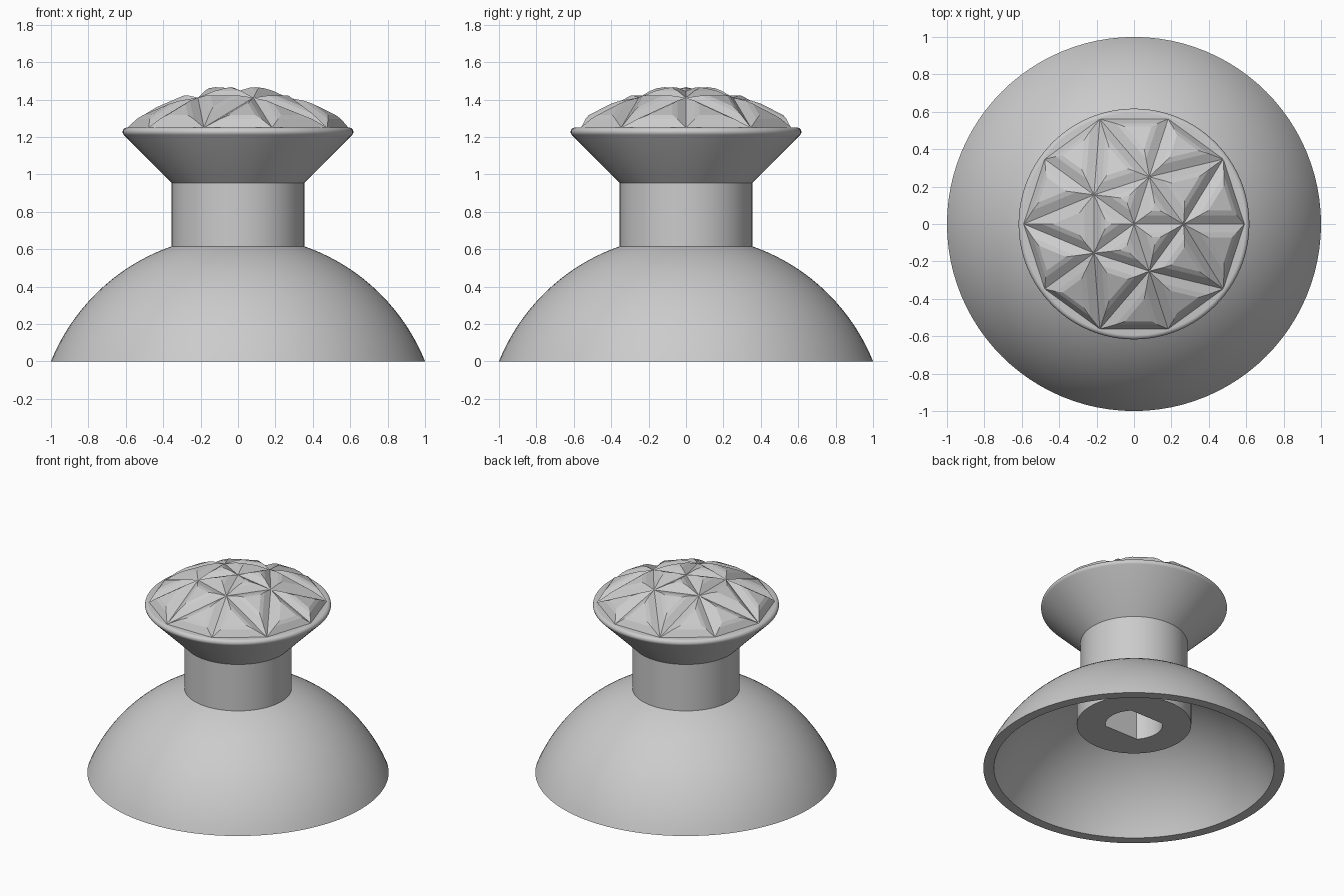
import bpy, bmesh, math

cube = bpy.data.objects.get("Cube")
if cube:
    bpy.data.objects.remove(cube, do_unlink=True)

grey = bpy.data.materials.new("plain_grey")
grey.use_nodes = True
grey.diffuse_color = (0.6, 0.6, 0.6, 1)
grey.node_tree.nodes["Principled BSDF"].inputs["Base Color"].default_value = (0.6, 0.6, 0.6, 1)


def finish(name, bm, smooth):
    mesh = bpy.data.meshes.new(name)
    bm.to_mesh(mesh)
    bm.free()
    mesh.materials.append(grey)
    obj = bpy.data.objects.new(name, mesh)
    bpy.context.collection.objects.link(obj)
    if smooth:
        bpy.ops.object.select_all(action='DESELECT')
        obj.select_set(True)
        bpy.context.view_layer.objects.active = obj
        bpy.ops.object.shade_smooth_by_angle(angle=math.radians(30))
    return obj


def lathe(name, profile, closed=False, segments=96):
    """Revolve (radius, z[, half width in y]) points; the width limit cuts flats."""
    bm = bmesh.new()
    rings = []
    for r, z, *limit in profile:
        if r == 0:
            rings.append([bm.verts.new((0, 0, z))] * segments)
            continue
        ring = []
        for i in range(segments):
            a = math.tau * i / segments
            y = r * math.sin(a)
            if limit:
                y = max(-limit[0], min(limit[0], y))
            ring.append(bm.verts.new((r * math.cos(a), y, z)))
        rings.append(ring)
    pairs = list(zip(rings, rings[1:]))
    if closed:
        pairs.append((rings[-1], rings[0]))
    for low, high in pairs:
        for i in range(segments):
            j = (i + 1) % segments
            corners = dict.fromkeys((low[i], low[j], high[j], high[i]))
            bm.faces.new(corners)
    bmesh.ops.recalc_face_normals(bm, faces=bm.faces)
    return finish(name, bm, True)


def arc(center_r, center_z, radius, a0, a1, steps):
    """Profile points on a circle between two angles."""
    angles = [a0 + (a1 - a0) * i / steps for i in range(steps + 1)]
    return [(center_r + radius * math.cos(a), center_z + radius * math.sin(a))
            for a in angles]


def dome(center_z, r_start, r_end):
    """Spherical profile from the ground up to radius r_end."""
    radius = math.hypot(r_start, center_z)
    return arc(0, center_z, radius, math.acos(r_start / radius),
               math.acos(r_end / radius), 20)


# Hollow dome skirt
lathe("dome_skirt", dome(-0.403, 1.0, 0.35) + dome(-0.403, 0.93, 0.35)[::-1], closed=True)

# Neck with the wider socket below it and its double-flat hole
lathe("neck_and_socket", [
    (0, 0.75), (0.19, 0.75, 0.134), (0.19, 0.33, 0.134),
    (0.38, 0.33), (0.38, 0.56), (0.355, 0.58), (0.355, 0.96), (0, 0.96)])

# Flared cap with a rounded lip
lip = arc(0.594, 1.227, 0.023, -math.pi / 4, math.pi / 2, 8)
lathe("flared_cap", [(0, 0.955), (0.355, 0.955)] + lip + [(0, 1.25)])

# Faceted grip: a geodesic cap with every triangle raised in two bevelled steps
bm = bmesh.new()


def ring_of(count, r, z):
    return [bm.verts.new((r * math.cos(math.tau * i / count),
                          r * math.sin(math.tau * i / count), z)) for i in range(count)]


top = bm.verts.new((0, 0, 1.445))
mid = ring_of(5, 0.265, 1.41)
rim = ring_of(10, 0.59, 1.25)
facets = []
for i in range(5):
    here, after = mid[i], mid[(i + 1) % 5]
    before_rim, rim_a, rim_b = rim[2 * i - 1], rim[2 * i], rim[2 * i + 1]
    for corners in ((top, here, after), (here, rim_b, after),
                    (here, rim_a, rim_b), (here, before_rim, rim_a)):
        facets.append(bm.faces.new(corners))
bm.normal_update()
for thickness, depth in ((0.042, 0.03), (0.025, 0.01)):
    bmesh.ops.inset_individual(bm, faces=facets, thickness=thickness, depth=depth,
                               use_even_offset=True)
    bm.normal_update()
finish("faceted_grip", bm, False)
